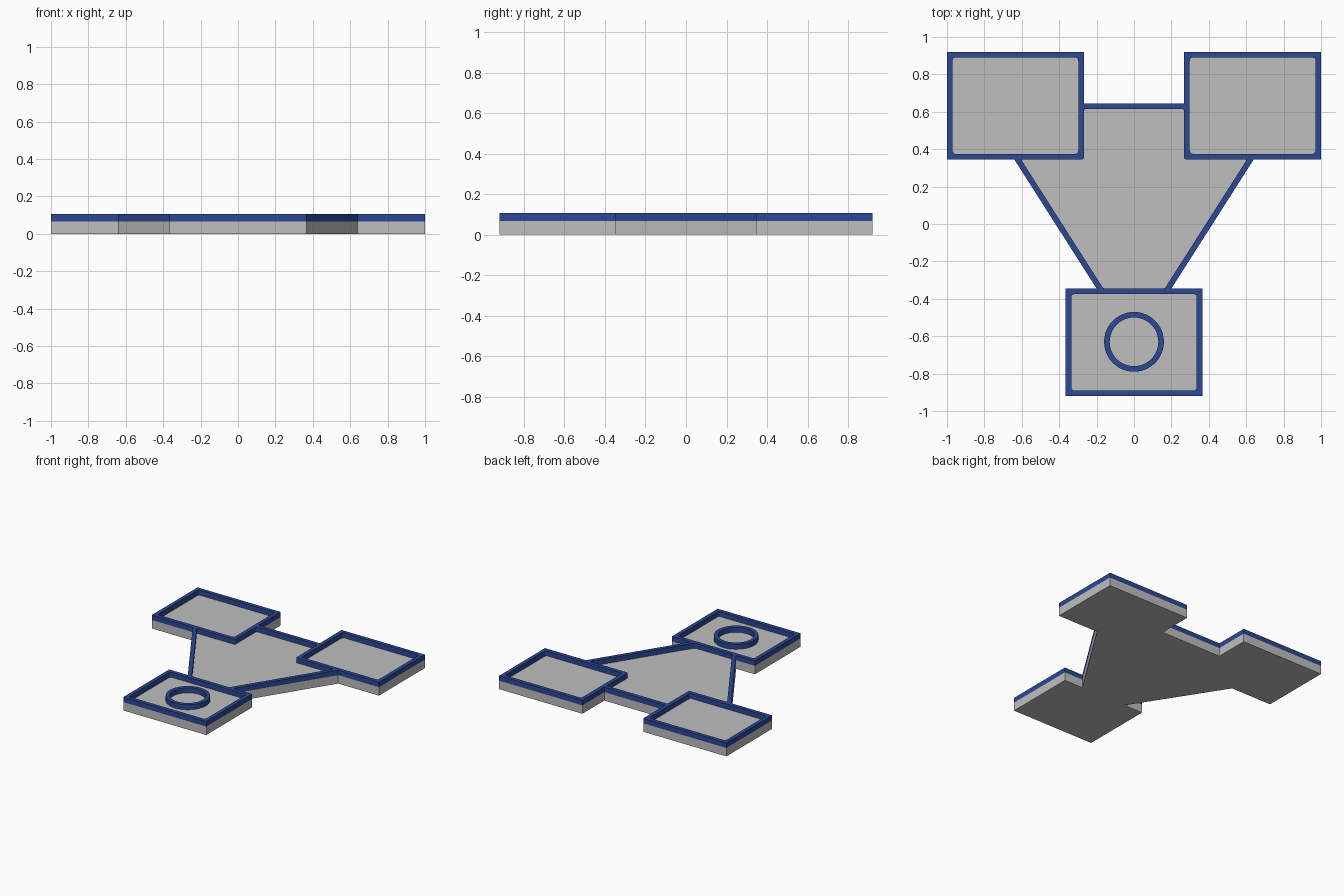
import bpy
from math import cos, sin, pi
from mathutils import Vector

cube = bpy.data.objects.get("Cube")
if cube:
    bpy.data.objects.remove(cube, do_unlink=True)

FLOOR, TOP, WALL = 0.067, 0.107, 0.03


def material(name, rgb):
    m = bpy.data.materials.new(name)
    m.use_nodes = True
    m.diffuse_color = (*rgb, 1)
    m.node_tree.nodes["Principled BSDF"].inputs["Base Color"].default_value = (*rgb, 1)
    return m


grey = material("light grey", (0.52, 0.52, 0.52))
blue = material("dark blue", (0.025, 0.065, 0.3))


def mirrored(half):
    """Close a right-hand outline with its mirror image across x = 0."""
    return half + [(-x, y) for x, y in reversed(half)]


def rect(x0, y0, x1, y1, inset=0):
    return [(x0 + inset, y0 + inset), (x1 - inset, y0 + inset),
            (x1 - inset, y1 - inset), (x0 + inset, y1 - inset)]


def circle(cx, cy, r, n=48):
    return [(cx + r * cos(2 * pi * i / n), cy + r * sin(2 * pi * i / n)) for i in range(n)]


def rounded(points, r=0.018, steps=4):
    """Soften every corner of an outline with a short curve."""
    out = []
    for i, p in enumerate(points):
        p = Vector(p)
        a = p + (Vector(points[i - 1]) - p).normalized() * r
        b = p + (Vector(points[(i + 1) % len(points)]) - p).normalized() * r
        for k in range(steps + 1):
            t = k / steps
            out.append(tuple(a * (1 - t) ** 2 + p * 2 * t * (1 - t) + b * t * t))
    return out


def slab(name, loops, z0, z1, mat):
    """Extrude flat outlines; inner loops become holes."""
    curve = bpy.data.curves.new(name + "_profile", 'CURVE')
    curve.dimensions = '2D'
    curve.fill_mode = 'BOTH'
    curve.extrude = (z1 - z0) / 2
    for loop in loops:
        s = curve.splines.new('POLY')
        s.points.add(len(loop) - 1)
        for pt, (x, y) in zip(s.points, loop):
            pt.co = (x, y, 0, 1)
        s.use_cyclic_u = True
    temp = bpy.data.objects.new(name + "_profile", curve)
    bpy.context.collection.objects.link(temp)
    bpy.context.view_layer.update()
    deps = bpy.context.evaluated_depsgraph_get()
    mesh = bpy.data.meshes.new_from_object(temp.evaluated_get(deps))
    bpy.data.objects.remove(temp, do_unlink=True)
    mesh.name = name
    mesh.materials.clear()
    mesh.materials.append(mat)
    for f in mesh.polygons:
        f.use_smooth = False
        f.material_index = 0
    ob = bpy.data.objects.new(name, mesh)
    ob.location.z = (z0 + z1) / 2
    bpy.context.collection.objects.link(ob)
    return ob


# Outline of three trays joined by a tapering centre
outline = mirrored([(0.365, -0.92), (0.365, -0.345), (0.2, -0.345), (0.64, 0.345),
                    (1, 0.345), (1, 0.92), (0.268, 0.92), (0.268, 0.645)])

# Recessed pockets inside the rim
front_pocket = rounded(rect(-0.365, -0.92, 0.365, -0.345, WALL))
left_pocket = rounded(rect(0.268, 0.345, 1, 0.92, WALL))
right_pocket = [(-x, y) for x, y in left_pocket]
centre_pocket = rounded(mirrored([(0.164, -0.345), (0.604, 0.345),
                                  (0.268, 0.345), (0.268, 0.615)]), 0.012)

slab("base_plate", [outline], 0, FLOOR, grey)
slab("raised_rim", [outline, front_pocket, left_pocket, right_pocket, centre_pocket],
     FLOOR, TOP, blue)

# Round holder in the front tray
ring = slab("front_ring", [circle(0, -0.63, 0.16), circle(0, -0.63, 0.13)], FLOOR, TOP, blue)
bpy.context.view_layer.objects.active = ring
ring.select_set(True)
bpy.ops.object.shade_smooth_by_angle()
